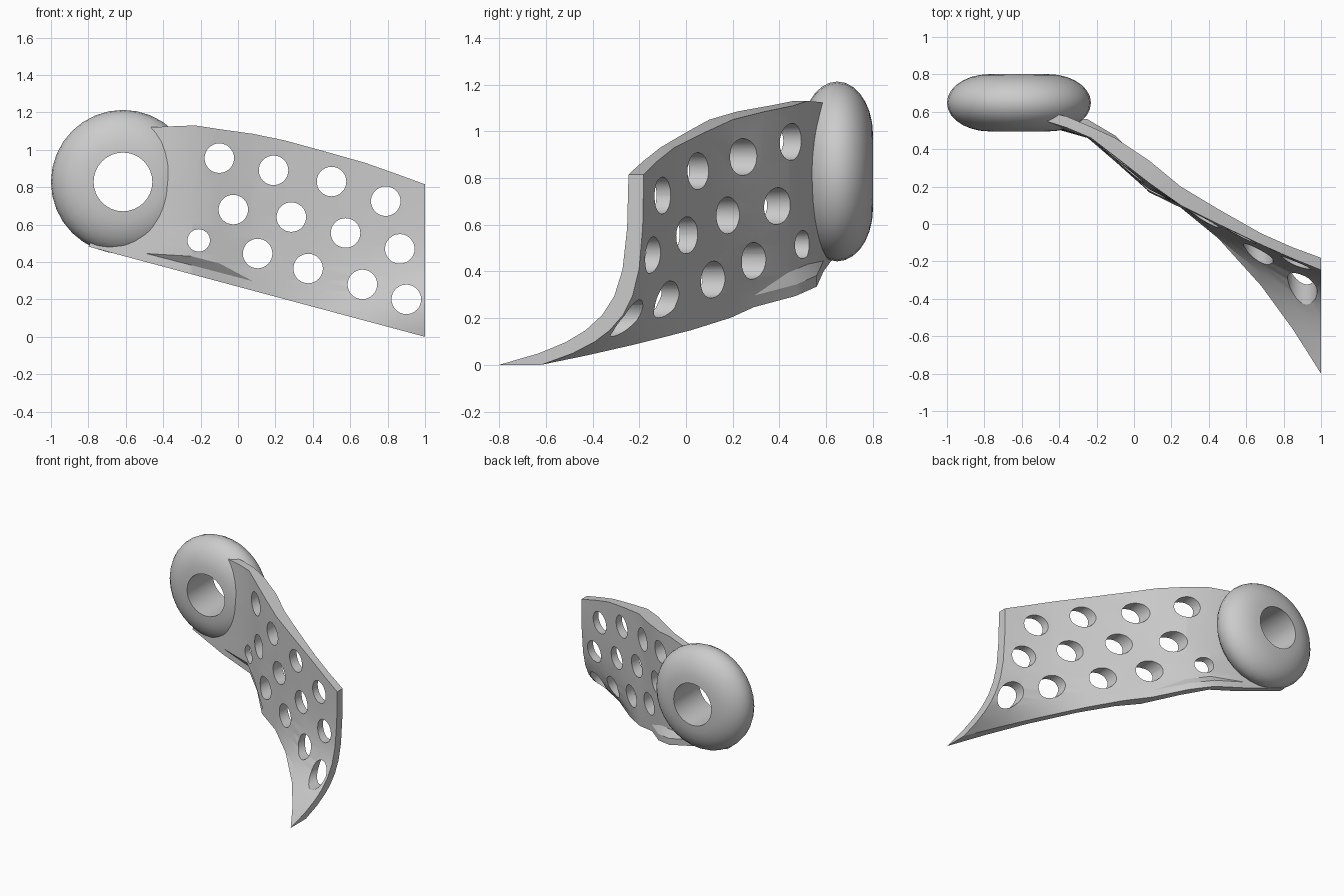
import bpy, bmesh, math
from mathutils import Matrix

old = bpy.data.objects.get("Cube")
if old:
    bpy.data.objects.remove(old, do_unlink=True)

grey = bpy.data.materials.new("light_grey")
grey.use_nodes = True
COLOUR = (0.6, 0.6, 0.6, 1)
grey.diffuse_color = COLOUR
grey.node_tree.nodes["Principled BSDF"].inputs["Base Color"].default_value = COLOUR


def make_object(name, bm):
    bmesh.ops.recalc_face_normals(bm, faces=bm.faces)
    mesh = bpy.data.meshes.new(name)
    bm.to_mesh(mesh)
    bm.free()
    obj = bpy.data.objects.new(name, mesh)
    bpy.context.collection.objects.link(obj)
    mesh.materials.append(grey)
    return obj


def smooth(obj, degrees):
    bpy.ops.object.select_all(action="DESELECT")
    obj.select_set(True)
    bpy.context.view_layer.objects.active = obj
    bpy.ops.object.shade_smooth_by_angle(angle=math.radians(degrees))


# Ring: half-ellipse section spun round a straight bore
CX, CY, CZ = -0.615, 0.648, 0.828
BORE, OUTER, HALF = 0.157, 0.385, 0.153
bm = bmesh.new()
N, M = 32, 14
loops = []
for i in range(N):
    a = math.tau * i / N
    loop = []
    for j in range(M + 1):
        b = math.pi * (j / M - 0.5)
        r = BORE + (OUTER - BORE) * math.cos(b)
        loop.append(bm.verts.new((CX + r * math.cos(a), CY + HALF * math.sin(b),
                                  CZ + r * math.sin(a))))
    loops.append(loop)
for i in range(N):
    p, q = loops[i], loops[(i + 1) % N]
    for j in range(M + 1):
        k = (j + 1) % (M + 1)
        bm.faces.new((p[j], p[k], q[k], q[j]))
ring = make_object("ring", bm)
smooth(ring, 40)

# Plate columns: bottom x, top x, top z, bottom y, top y, thickness
columns = [
    (-0.80, -0.47, 1.12, 0.60, 0.55, 0.05),
    (-0.50, -0.36, 1.125, 0.53, 0.515, 0.06),
    (-0.25, -0.23, 1.13, 0.46, 0.46, 0.06),
    (-0.10, -0.10, 1.11, 0.33, 0.36, 0.10),
    (0.08, 0.08, 1.085, 0.17, 0.22, 0.12),
    (0.25, 0.25, 1.05, 0.10, 0.10, 0.10),
    (0.45, 0.45, 0.995, 0.00, 0.00, 0.08),
    (0.68, 0.68, 0.93, -0.11, -0.11, 0.06),
    (0.85, 0.85, 0.87, -0.185, -0.185, 0.06),
    (1.00, 1.00, 0.815, -0.245, -0.245, 0.065),
]
rows = [0, 0.06, 0.12, 0.18, 0.26, 0.36, 0.5, 0.72, 1]


def mix(a, b, t):
    return a + (b - a) * t


bm = bmesh.new()
front, back = [], []
for xb, xt, zt, yb, yt, thick in columns:
    f, k = [], []
    for t in rows:
        x = mix(xb, xt, t)
        z = mix(0.268 * (1 - xb), zt, t)
        # Lower corner flares forward
        flare = max(0, (x - 0.1) / 0.9) ** 2.1 * math.exp(-t / 0.165)
        y = mix(yb, yt, t) - 0.555 * flare
        # Small undercut fold along the lower edge
        if -0.3 < xb < 0 and t < 0.1:
            y += 0.04
        f.append(bm.verts.new((x, y, z)))
        k.append(bm.verts.new((x, y + thick + 0.115 * flare, z)))
    front.append(f)
    back.append(k)
C, R = len(columns), len(rows)
for i in range(C - 1):
    for j in range(R - 1):
        for g in (front, back):
            bm.faces.new((g[i][j], g[i + 1][j], g[i + 1][j + 1], g[i][j + 1]))
    for j in (0, R - 1):
        bm.faces.new((front[i][j], front[i + 1][j], back[i + 1][j], back[i][j]))
for i in (0, C - 1):
    for j in range(R - 1):
        bm.faces.new((front[i][j], front[i][j + 1], back[i][j + 1], back[i][j]))
bmesh.ops.triangulate(bm, faces=bm.faces)
plate = make_object("perforated_plate", bm)

# Round holes straight through the plate, plus clearance for the ring bore
holes = [(-0.10, 0.955), (0.19, 0.89), (0.50, 0.83), (0.79, 0.725),
         (-0.025, 0.68), (0.285, 0.64), (0.575, 0.555), (0.865, 0.47),
         (0.105, 0.445), (0.375, 0.365), (0.665, 0.28), (0.90, 0.20)]
drills = [(x, z, 0.079) for x, z in holes] + [(-0.21, 0.515, 0.06), (CX, CZ, 0.2)]
bm = bmesh.new()
turn = Matrix.Rotation(math.pi / 2, 4, "X")
for x, z, r in drills:
    bmesh.ops.create_cone(bm, cap_ends=True, segments=32, radius1=r, radius2=r, depth=4,
                          matrix=Matrix.Translation((x, 0, z)) @ turn)
cutter = make_object("hole_cutter", bm)
cut = plate.modifiers.new("holes", "BOOLEAN")
cut.operation = "DIFFERENCE"
cut.solver = "EXACT"
cut.object = cutter
bpy.ops.object.select_all(action="DESELECT")
plate.select_set(True)
bpy.context.view_layer.objects.active = plate
bpy.ops.object.modifier_apply(modifier=cut.name)
bpy.data.objects.remove(cutter, do_unlink=True)
smooth(plate, 25)
